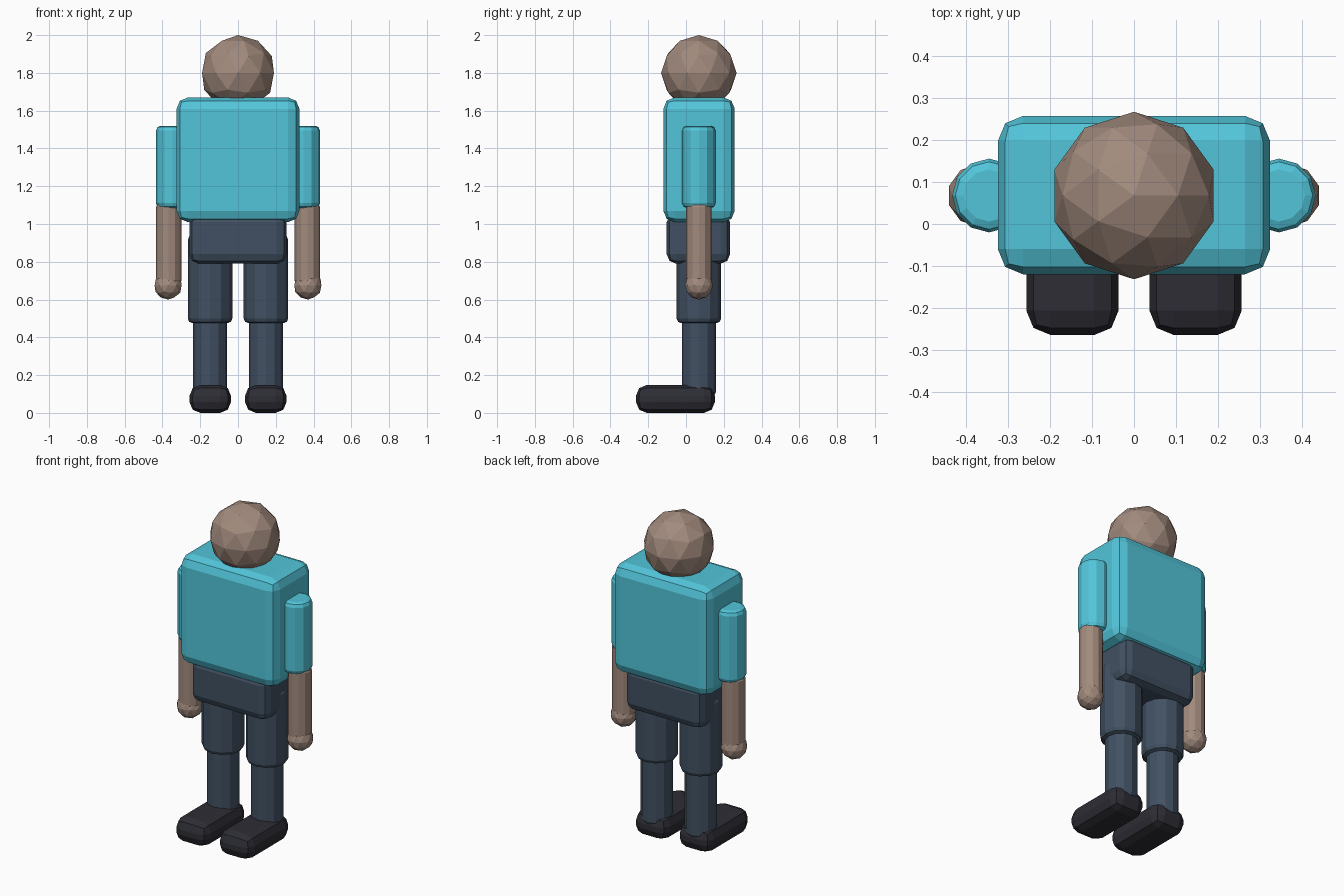
import bpy, bmesh
from mathutils import Matrix

if "Cube" in bpy.data.objects:
    bpy.data.objects.remove(bpy.data.objects["Cube"])


def make_material(name, rgb):
    m = bpy.data.materials.new(name)
    m.diffuse_color = (*rgb, 1)
    m.use_nodes = True
    m.node_tree.nodes["Principled BSDF"].inputs["Base Color"].default_value = m.diffuse_color
    return m


SHIRT = make_material("turquoise shirt", (0.085, 0.56, 0.70))
SKIN = make_material("tan skin", (0.36, 0.255, 0.205))
TROUSERS = make_material("slate trousers", (0.053, 0.081, 0.122))
SHOES = make_material("dark shoes", (0.026, 0.026, 0.035))


def finish(bm, name, mat, bevel=0.0, segments=2):
    me = bpy.data.meshes.new(name)
    bm.to_mesh(me)
    bm.free()
    me.materials.append(mat)
    ob = bpy.data.objects.new(name, me)
    bpy.context.collection.objects.link(ob)
    if bevel:
        mod = ob.modifiers.new("rounded edges", "BEVEL")
        mod.width = bevel
        mod.segments = segments
        mod.limit_method = "ANGLE"
        mod.angle_limit = 0.8
    return ob


def box(name, mat, lo, hi, bevel):
    bm = bmesh.new()
    bmesh.ops.create_cube(bm, size=1)
    for v in bm.verts:
        for i in range(3):
            v.co[i] = lo[i] + (v.co[i] + 0.5) * (hi[i] - lo[i])
    return finish(bm, name, mat, bevel)


def tube(name, mat, x, y, z0, z1, r, bevel):
    bm = bmesh.new()
    bmesh.ops.create_cone(bm, cap_ends=True, segments=12, radius1=r, radius2=r,
                          depth=z1 - z0,
                          matrix=Matrix.Translation((x, y, (z0 + z1) / 2)))
    return finish(bm, name, mat, bevel)


def ball(name, mat, loc, r):
    bm = bmesh.new()
    bmesh.ops.create_icosphere(bm, subdivisions=2, radius=r,
                               matrix=Matrix.Translation(loc))
    return finish(bm, name, mat)


Y = 0.068  # body centre line

# Head and trunk
ball("head", SKIN, (0, Y, 1.80), 0.20)
box("torso", SHIRT, (-0.325, -0.12, 1.01), (0.325, 0.258, 1.67), 0.06)
box("pelvis", TROUSERS, (-0.257, -0.102, 0.79), (0.257, 0.233, 1.06), 0.05)

# Limbs, one set per side
for side, s in (("left", 1), ("right", -1)):
    tube(side + "_upper_arm", SHIRT, s * 0.346, Y, 1.085, 1.52, 0.088, 0.025)
    tube(side + "_forearm", SKIN, s * 0.367, Y, 0.68, 1.11, 0.067, 0.02)
    ball(side + "_hand", SKIN, (s * 0.37, Y, 0.675), 0.075)
    tube(side + "_thigh", TROUSERS, s * 0.148, Y, 0.475, 0.94, 0.118, 0.025)
    tube(side + "_shin", TROUSERS, s * 0.148, Y, 0.09, 0.52, 0.09, 0.02)
    box(side + "_shoe", SHOES, (s * 0.147 - 0.11, -0.265, 0),
        (s * 0.147 + 0.11, 0.153, 0.148), 0.058)
